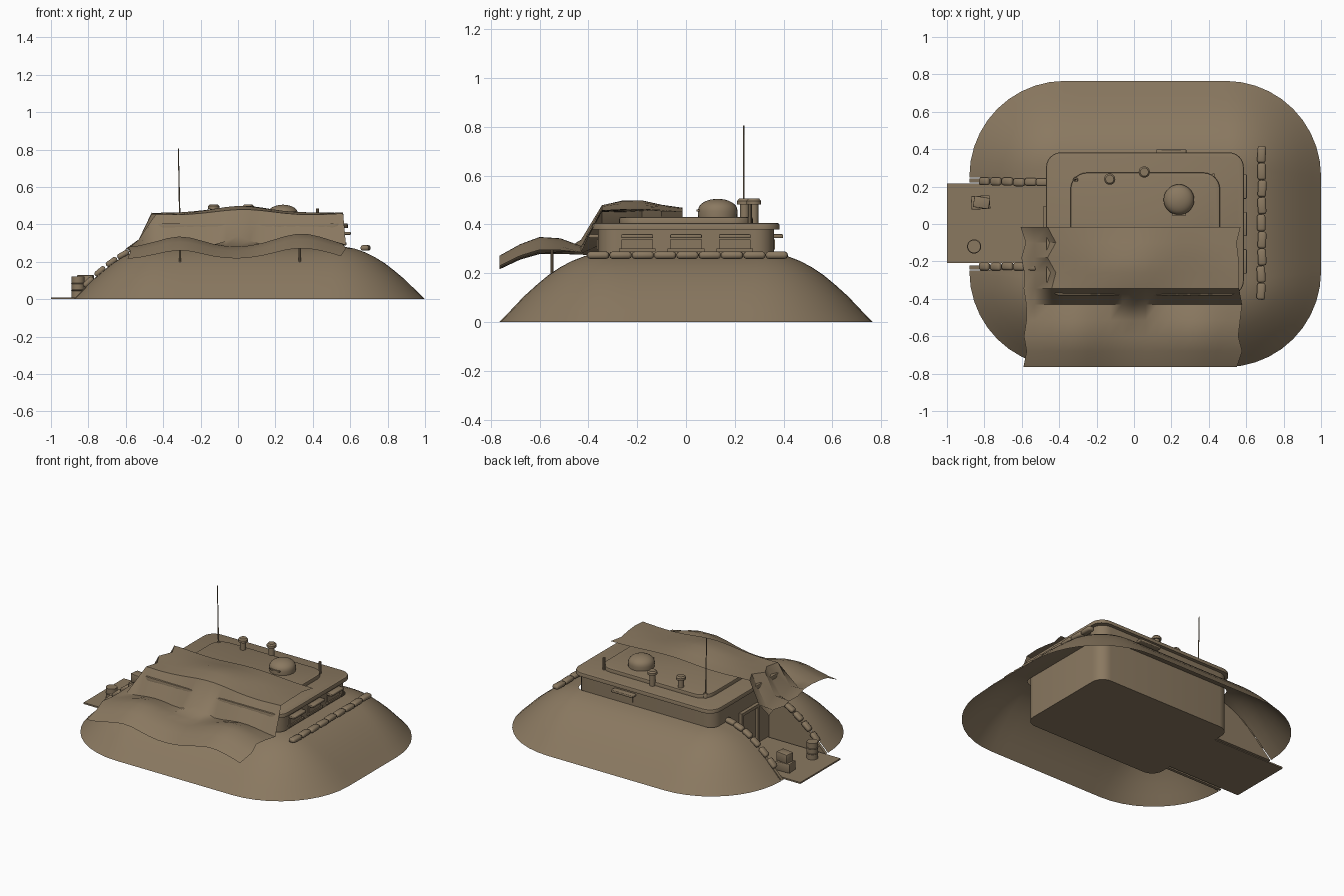
import bpy, bmesh, math, random
from mathutils import Matrix, Vector

if "Cube" in bpy.data.objects:
    bpy.data.objects.remove(bpy.data.objects["Cube"])

random.seed(4)
mat = bpy.data.materials.new("earth_brown")
mat.diffuse_color = (0.255, 0.19, 0.118, 1)
mat.use_nodes = True
mat.node_tree.nodes["Principled BSDF"].inputs["Base Color"].default_value = mat.diffuse_color


def finish(name, bm, angle=35):
    bmesh.ops.recalc_face_normals(bm, faces=bm.faces)
    me = bpy.data.meshes.new(name)
    bm.to_mesh(me)
    bm.free()
    me.materials.append(mat)
    for p in me.polygons:
        p.use_smooth = True
    me.set_sharp_from_angle(angle=math.radians(angle))
    ob = bpy.data.objects.new(name, me)
    bpy.context.collection.objects.link(ob)
    return ob


def box(name, c, s, bevel=0.0, rot=None, seg=2):
    bm = bmesh.new()
    bmesh.ops.create_cube(bm, size=1)
    bmesh.ops.scale(bm, vec=s, verts=bm.verts)
    if bevel:
        bmesh.ops.bevel(bm, geom=bm.edges[:], offset=bevel, segments=seg, affect='EDGES', profile=0.5)
    m = Matrix.Translation(c) @ (rot if rot else Matrix())
    bmesh.ops.transform(bm, matrix=m, verts=bm.verts)
    return finish(name, bm, 60 if bevel else 35)


def lathe(name, c, prof, n=20):
    # profile of (radius, z) spun round a vertical axis, capped at both ends
    bm = bmesh.new()
    rings = [[bm.verts.new((c[0] + r * math.cos(a * math.tau / n), c[1] + r * math.sin(a * math.tau / n), z))
              for a in range(n)] for r, z in prof]
    for p, q in zip(rings, rings[1:]):
        for i in range(n):
            bm.faces.new((p[i], p[(i + 1) % n], q[(i + 1) % n], q[i]))
    bm.faces.new(rings[0])
    bm.faces.new(rings[-1])
    return finish(name, bm)


def path(x0, x1, y0, y1, r, g, n=10, k=10):
    # rounded rectangle that starts and ends on the left side at y = +-g
    pts = [Vector((x0, g))]
    cs = [(x0 + r, y1 - r, 180), (x1 - r, y1 - r, 90), (x1 - r, y0 + r, 0), (x0 + r, y0 + r, -90)]
    for cx, cy, a in cs:
        arc = [Vector((cx + r * math.cos(math.radians(a - 90 * i / n)),
                       cy + r * math.sin(math.radians(a - 90 * i / n)))) for i in range(n + 1)]
        last = pts[-1]
        pts += [last.lerp(arc[0], j / k) for j in range(1, k)] + arc
    last = pts[-1]
    return pts + [last.lerp(Vector((x0, -g)), j / k) for j in range(1, k + 1)]


def slab(name, x0, x1, y, r, z0, z1, bevel):
    bm = bmesh.new()
    vs = [bm.verts.new((p.x, p.y, z0)) for p in path(x0, x1, -y, y, r, 0.05, 6, 1)]
    f = bm.faces.new(vs)
    top = bmesh.ops.extrude_face_region(bm, geom=[f])["geom"]
    bmesh.ops.translate(bm, vec=(0, 0, z1 - z0), verts=[v for v in top if isinstance(v, bmesh.types.BMVert)])
    if bevel:
        rim = [e for e in bm.edges if all(v.co.z > z1 - 1e-5 for v in e.verts)]
        bmesh.ops.bevel(bm, geom=rim, offset=bevel, segments=2, affect='EDGES', profile=0.5)
    return finish(name, bm)


# earth berm: open shell lofted from the ground outline to the bunker wall
PROFILE = [(0, 0), (0.12, 0.05), (0.25, 0.105), (0.38, 0.152), (0.5, 0.192), (0.62, 0.224),
           (0.74, 0.25), (0.87, 0.27), (1, 0.28)]


def berm_z(t):
    for (a, za), (b, zb) in zip(PROFILE, PROFILE[1:]):
        if t <= b:
            return za + (zb - za) * (t - a) / (b - a)
    return 0.28


bm = bmesh.new()
outer = path(-0.88, 1.0, -0.765, 0.765, 0.51, 0.25)
inner = path(-0.46, 0.57, -0.365, 0.365, 0.06, 0.23)
rings = [[bm.verts.new((*o.lerp(i, t), z)) for o, i in zip(outer, inner)] for t, z in PROFILE]
for p, q in zip(rings, rings[1:]):
    for i in range(len(p) - 1):
        bm.faces.new((p[i], p[i + 1], q[i + 1], q[i]))
finish("earth_berm", bm)

# bunker body, roof slab and raised roof tier
slab("bunker_body", -0.46, 0.565, 0.36, 0.08, 0.0, 0.385, 0)
slab("roof_slab", -0.47, 0.587, 0.383, 0.08, 0.38, 0.406, 0.008)
slab("roof_tier", -0.34, 0.46, 0.275, 0.09, 0.405, 0.43, 0.008)

# firing slits: recess plate, frame and lintel
for y in (-0.2, 0, 0.2):
    box("slit_plate", (0.567, y, 0.315), (0.009, 0.13, 0.045))
    box("slit_sill", (0.57, y, 0.296), (0.02, 0.15, 0.012))
    box("slit_lintel", (0.58, y, 0.352), (0.046, 0.13, 0.016), 0.004)
for s in (-1, 1):
    box("side_slit_plate", (0.2, s * 0.361, 0.318), (0.12, 0.009, 0.04))
    box("side_lintel", (0.2, s * 0.373, 0.352), (0.16, 0.05, 0.016), 0.004)

# entrance: floor, retaining walls, door and door frame
box("entrance_floor", (-0.725, 0.003, 0.005), (0.55, 0.425, 0.01))
for s in (-1, 1):
    bm = bmesh.new()
    pts = [(-0.88 + 0.42 * t, z) for t, z in PROFILE] + [(-0.46, 0)]
    f = bm.faces.new([bm.verts.new((x, s * 0.222, z)) for x, z in pts])
    ex = bmesh.ops.extrude_face_region(bm, geom=[f])["geom"]
    bmesh.ops.translate(bm, vec=(0, s * 0.02, 0), verts=[v for v in ex if isinstance(v, bmesh.types.BMVert)])
    finish("retaining_wall", bm)
    box("door_post", (-0.468, s * 0.085, 0.14), (0.03, 0.022, 0.26))
    # sandbags stepping down the cut edge of the berm
    for i in range(6):
        x = -0.8 + i * 0.062
        t = (x + 0.88) / 0.42
        a = math.atan2(berm_z(t + 0.08) - berm_z(t - 0.08), 0.16 * 0.42)
        box("entrance_sandbag", (x, s * 0.225 + random.uniform(-.004, .004), berm_z(t) + 0.012),
            (0.068, 0.042, 0.03), 0.012, Matrix.Rotation(-a, 4, 'Y'))
box("door_head", (-0.468, 0, 0.275), (0.03, 0.192, 0.02))
box("door", (-0.461, 0, 0.14), (0.009, 0.15, 0.25))

# barrel and stacked crates by the entrance
lathe("barrel", (-0.855, -0.12), [(0.035, 0.01), (0.035, 0.045), (0.038, 0.048), (0.035, 0.051), (0.035, 0.08),
                                  (0.038, 0.083), (0.035, 0.086), (0.035, 0.12)])
box("lower_crate", (-0.82, 0.115, 0.04), (0.1, 0.072, 0.06), 0.003, Matrix.Rotation(0.06, 4, 'Z'))
box("upper_crate", (-0.815, 0.115, 0.099), (0.085, 0.06, 0.058), 0.003, Matrix.Rotation(-0.15, 4, 'Z'))

# sandbag row on the right-hand parapet
for i in range(9):
    box("parapet_sandbag", (0.682 + random.uniform(-.004, .004), -0.36 + i * 0.0915, 0.274),
        (0.045, 0.09, 0.03), 0.012, Matrix.Rotation(random.uniform(-.06, .06), 4, 'Z'))

# cupola, vents, antenna and roof stub
lathe("cupola", (0.24, 0.13), [(0.08, 0.425), (0.082, 0.455)] +
      [(0.08 * math.cos(a), 0.46 + 0.045 * math.sin(a)) for a in [i * math.pi / 16 for i in range(1, 8)]] +
      [(0.005, 0.505)], 28)
box("cupola_slit", (0.24, 0.05, 0.458), (0.07, 0.012, 0.008))
for x, y in ((-0.13, 0.24), (0.055, 0.278)):
    lathe("roof_vent", (x, y), [(0.019, 0.405), (0.019, 0.482), (0.03, 0.482), (0.03, 0.497), (0.022, 0.506)])
lathe("antenna_base", (-0.31, 0.237), [(0.016, 0.405), (0.016, 0.42), (0.009, 0.435)], 12)
bm = bmesh.new()
bmesh.ops.create_cone(bm, cap_ends=True, segments=8, radius1=0.004, radius2=0.0025, depth=0.385,
                      matrix=Matrix.Translation((-0.315, 0.237, 0.6125)) @ Matrix.Rotation(-0.02, 4, 'Y'))
finish("antenna_rod", bm)
lathe("roof_stub", (0.425, 0.262), [(0.009, 0.405), (0.009, 0.485)], 10)

# camouflage net: sagging sheet that steps off the roof and runs out on poles
xs = [-0.59, -0.53, -0.44] + [-0.44 + 1.005 * i / 16 for i in range(1, 17)]
ys = [-0.765, -0.68, -0.6, -0.515, -0.43, -0.345, -0.26, -0.18, -0.1, -0.015]


def bell(d, w):
    return math.exp(-(d / w) ** 2)


def net_z(i, j, x, y):
    if x > -0.45 and y > -0.35:
        return 0.457 + 0.048 * bell(x - 0.04, 0.2) * bell(y + 0.2, 0.14) + 0.006 * math.sin(9 * x + 14 * y)
    lift = bell(x + 0.31, 0.17) * 0.8 + bell(x - 0.34, 0.2)
    if y > -0.35:
        return (0.265, 0.27 + 0.05 * (j % 2))[i]
    t = max(0, (-0.6 - y) / 0.165)
    z = 0.275 - 0.062 * t ** 1.4 + lift * (0.075 - 0.015 * t) * min(1, (-y - 0.33) / 0.2)
    return z + 0.06 * bell(x, 0.08) * bell(y + 0.43, 0.05)


bm = bmesh.new()
grid = []
for j, y in enumerate(ys):
    row = []
    for i, x in enumerate(xs):
        z = net_z(i, j, x, y)
        dx = random.uniform(-0.018, 0.018) if i in (0, len(xs) - 1) else 0
        if i == 2 and y > -0.3:
            dx = 0.022 * (-1) ** j
        row.append(bm.verts.new((x + dx, y, z)))
    grid.append(row)
for a, b in zip(grid, grid[1:]):
    for i in range(len(xs) - 1):
        bm.faces.new((a[i], a[i + 1], b[i + 1], b[i]))
finish("camouflage_net", bm, 40)

# net poles
for x, top in ((-0.31, 0.325), (0.33, 0.345)):
    lathe("net_pole", (x, -0.55), [(0.006, 0.19), (0.006, top)], 8)
